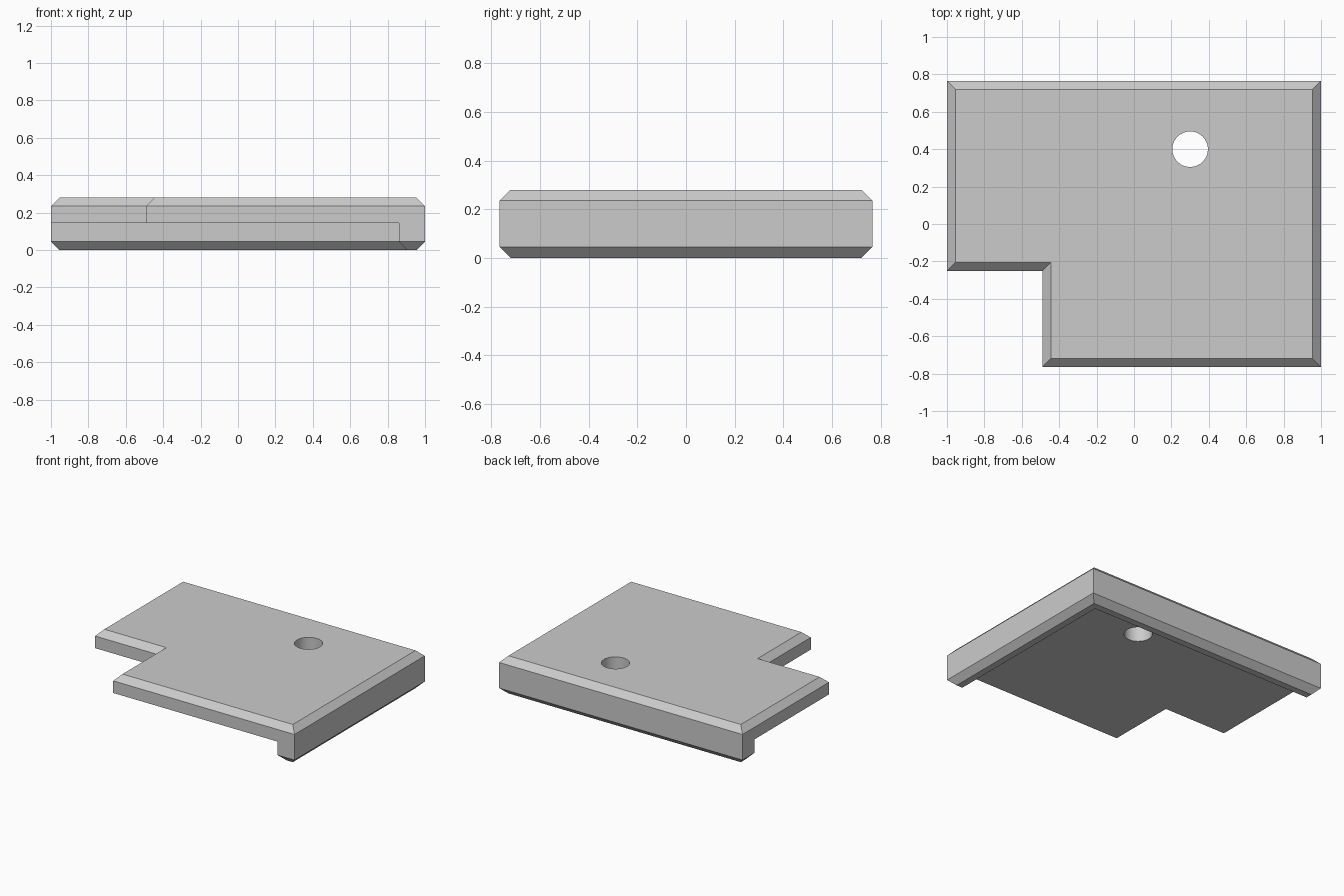
import bpy, bmesh, math
from mathutils import Vector

cube = bpy.data.objects.get("Cube")
if cube:
    bpy.data.objects.remove(cube, do_unlink=True)

TOP, UNDERSIDE, CHAMFER = 0.28, 0.145, 0.045
X, Y, LIP = 1.0, 0.765, 0.14
NOTCH_X, NOTCH_Y = -0.49, -0.25

grey = bpy.data.materials.new("light_grey")
grey.use_nodes = True
colour = (0.6, 0.6, 0.6, 1)
grey.diffuse_color = colour
grey.node_tree.nodes["Principled BSDF"].inputs["Base Color"].default_value = colour

bm = bmesh.new()
points = {}


def flat_face(outline):
    """Face on the underside plane; shared corners are reused."""
    for p in outline:
        if p not in points:
            points[p] = bm.verts.new((*p, UNDERSIDE))
    return bm.faces.new([points[p] for p in outline])


def extrude(faces, dz, keep):
    result = bmesh.ops.extrude_face_region(bm, geom=faces, use_keep_orig=keep)
    verts = [g for g in result["geom"] if isinstance(g, bmesh.types.BMVert)]
    bmesh.ops.translate(bm, verts=verts, vec=Vector((0, 0, dz)))


# Notched plate, with the footprint of the lip along the back and one side
ix, iy = X - LIP, Y - LIP
lip = flat_face([(-X, iy), (ix, iy), (ix, -Y), (X, -Y), (X, Y), (-X, Y)])
plate = flat_face([(-X, iy), (-X, NOTCH_Y), (NOTCH_X, NOTCH_Y),
                   (NOTCH_X, -Y), (ix, -Y), (ix, iy)])
extrude([lip, plate], TOP - UNDERSIDE, True)
extrude([lip], -UNDERSIDE, False)
if lip.is_valid:
    bmesh.ops.delete(bm, geom=[lip], context="FACES_ONLY")
bmesh.ops.recalc_face_normals(bm, faces=bm.faces[:])
bmesh.ops.dissolve_limit(bm, angle_limit=math.radians(1),
                         verts=bm.verts[:], edges=bm.edges[:])

# Chamfer the top rim and the bottom rim of the lip
rim = [e for e in bm.edges
       if any(all(abs(v.co.z - z) < 0.001 for v in e.verts) for z in (0, TOP))]
bmesh.ops.bevel(bm, geom=rim, offset=CHAMFER, offset_type="OFFSET",
                segments=1, affect="EDGES", profile=0.5)
bmesh.ops.recalc_face_normals(bm, faces=bm.faces[:])

mesh = bpy.data.meshes.new("lipped_plate")
bm.to_mesh(mesh)
bm.free()
mesh.materials.append(grey)
body = bpy.data.objects.new("lipped_plate", mesh)
bpy.context.collection.objects.link(body)

# Round through hole
bpy.ops.mesh.primitive_cylinder_add(vertices=64, radius=0.095, depth=1,
                                    location=(0.3, 0.4, 0.2))
cutter = bpy.context.object
cutter.name = "hole_cutter"
cutter.data.materials.append(grey)
cutter.hide_render = True
cutter.hide_set(True)
hole = body.modifiers.new("hole", "BOOLEAN")
hole.operation = "DIFFERENCE"
hole.solver = "EXACT"
hole.object = cutter

# Apply the cut, drop the cutter and smooth only the hole wall
bpy.ops.object.select_all(action="DESELECT")
bpy.context.view_layer.objects.active = body
body.select_set(True)
bpy.ops.object.modifier_apply(modifier="hole")
bpy.data.objects.remove(cutter, do_unlink=True)
bpy.ops.object.shade_smooth_by_angle(angle=math.radians(30))
